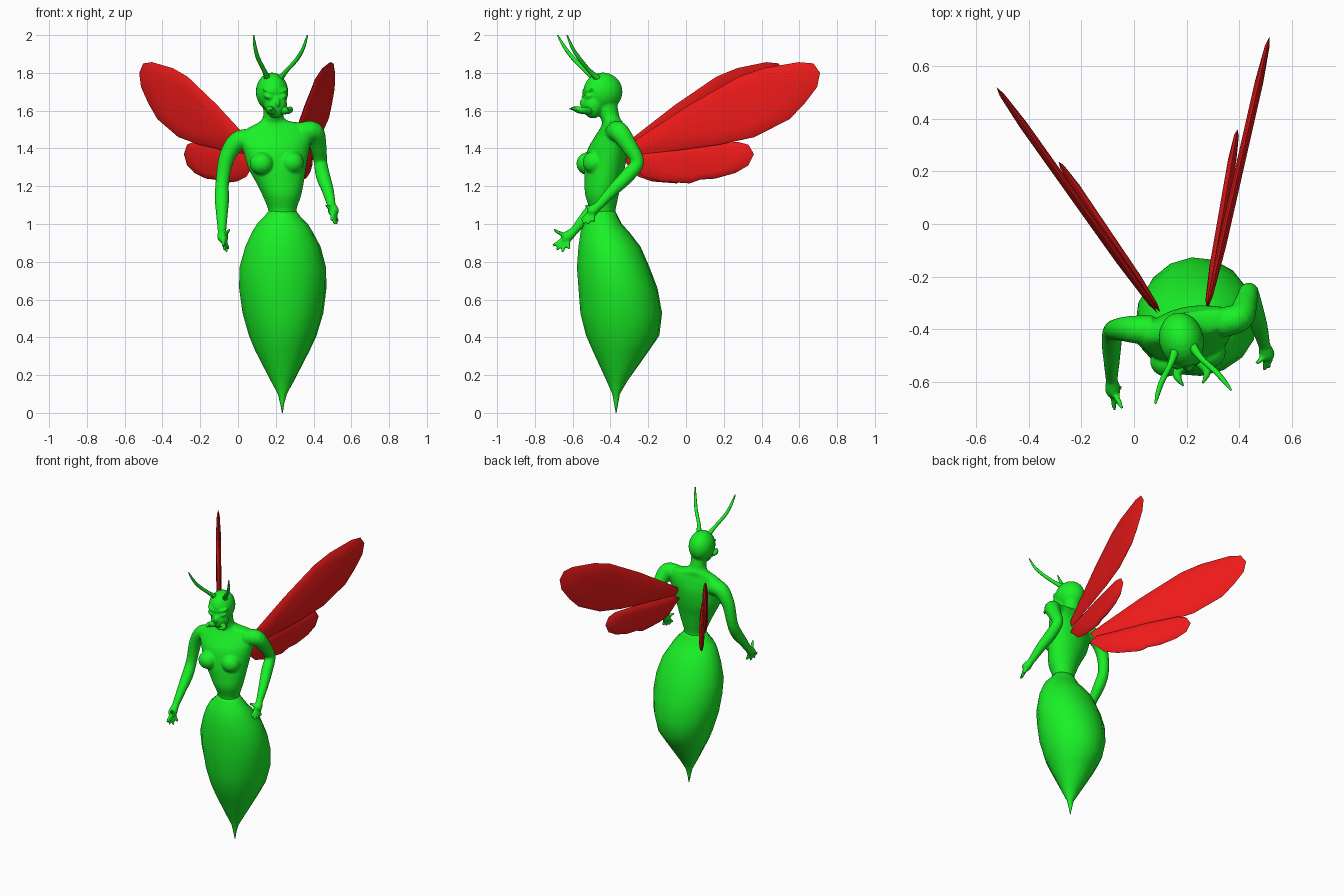
import bpy, bmesh, math
from mathutils import Vector, Matrix

if "Cube" in bpy.data.objects:
    bpy.data.objects.remove(bpy.data.objects["Cube"])


def material(name, rgb):
    m = bpy.data.materials.new(name)
    m.diffuse_color = (*rgb, 1)
    m.use_nodes = True
    m.node_tree.nodes["Principled BSDF"].inputs["Base Color"].default_value = m.diffuse_color
    return m


GREEN = material("green", (0.01, 0.88, 0.02))
RED = material("red", (0.85, 0.01, 0.01))


def finish(name, bm, mat, angle=180):
    bmesh.ops.recalc_face_normals(bm, faces=bm.faces)
    me = bpy.data.meshes.new(name)
    bm.to_mesh(me)
    bm.free()
    me.materials.append(mat)
    ob = bpy.data.objects.new(name, me)
    bpy.context.collection.objects.link(ob)
    bpy.ops.object.select_all(action='DESELECT')
    ob.select_set(True)
    bpy.context.view_layer.objects.active = ob
    bpy.ops.object.shade_smooth_by_angle(angle=math.radians(angle))
    return ob


def skin(bm, rings):
    """Bridge rings of points into a closed tube."""
    vs = [[bm.verts.new(p) for p in r] for r in rings]
    n = len(vs[0])
    for a, b in zip(vs, vs[1:]):
        for i in range(n):
            j = (i + 1) % n
            bm.faces.new((a[i], a[j], b[j], b[i]))
    bm.faces.new(vs[0][::-1])
    bm.faces.new(vs[-1])


def spline(pts, steps):
    """Catmull-Rom resampling of tuples of any length."""
    p = [Vector(q) for q in pts]
    p = [2 * p[0] - p[1]] + p + [2 * p[-1] - p[-2]]
    out = []
    for i in range(1, len(p) - 2):
        a, b, c, d = p[i - 1:i + 3]
        for k in range(steps):
            t = k / steps
            out.append(0.5 * (2 * b + (c - a) * t + (2 * a - 5 * b + 4 * c - d) * t * t
                              + (3 * b - a - 3 * c + d) * t ** 3))
    return out + [p[-2]]


def stack(bm, sections, n):
    """Loft horizontal ellipses: x, y, z, rx, ry, yaw, tilt."""
    rings = []
    for x, y, z, rx, ry, yaw, tilt in sections:
        c, s = math.cos(math.radians(yaw)), math.sin(math.radians(yaw))
        ring = []
        for i in range(n):
            a = 2 * math.pi * i / n
            u, v = rx * math.cos(a), ry * math.sin(a)
            ring.append((x + u * c - v * s, y + u * s + v * c, z + u * tilt))
        rings.append(ring)
    skin(bm, rings)


def limb(bm, pts, n=12, steps=5):
    """Round tapered tube along x, y, z, radius."""
    path = spline(pts, steps)
    rings = []
    for i, q in enumerate(path):
        t = (path[min(i + 1, len(path) - 1)] - path[max(i - 1, 0)]).to_3d().normalized()
        u = t.orthogonal().normalized() if i == 0 else (u - t * u.dot(t)).normalized()
        w = t.cross(u)
        rings.append([q.to_3d() + max(q[3], .001) * (u * math.cos(2 * math.pi * k / n)
                      + w * math.sin(2 * math.pi * k / n)) for k in range(n)])
    skin(bm, rings)


def blob(bm, loc, rad, rot=(0, 0, 0)):
    m = Matrix.Translation(loc)
    for ang, ax in zip(rot, "XYZ"):
        m = m @ Matrix.Rotation(math.radians(ang), 4, ax)
    bmesh.ops.create_uvsphere(bm, u_segments=24, v_segments=14, radius=1,
                              matrix=m @ Matrix.Diagonal((*rad, 1)))


def hand(bm, wrist, palm, tips, thumb):
    w, p = Vector(wrist), Vector(palm)
    limb(bm, [(*w, .022), (*p, .03), (*(p + (p - w) * .5), .02)])
    for t, r in [(Vector(q), .011) for q in tips] + [(Vector(thumb), .011)]:
        limb(bm, [(*p, .014), (*p.lerp(t, .5), .012), (*t, r * .75)], 8, 3)


# abdomen with sting
bm = bmesh.new()
stack(bm, [(x, y, z, rx, ry, 5, 0) for x, y, z, rx, ry in [
    (.235, -.37, 0, .002, .002), (.234, -.37, .05, .011, .011), (.235, -.37, .10, .024, .02),
    (.235, -.365, .17, .062, .056), (.235, -.345, .33, .145, .15), (.237, -.335, .41, .18, .195),
    (.238, -.343, .53, .215, .217), (.237, -.36, .66, .232, .21), (.237, -.385, .77, .23, .193),
    (.238, -.405, .88, .2, .165), (.235, -.43, .96, .16, .128), (.235, -.44, 1.0, .135, .1),
    (.235, -.44, 1.04, .095, .08), (.235, -.44, 1.08, .066, .06)]], 16)
finish("abdomen", bm, GREEN)

# upper body: torso, head, arms and hands fused into one skin
bm = bmesh.new()
torso = [(.235, -.44, 1.03, .09, .075, 0, 0), (.235, -.44, 1.07, .074, .067, 0, 0),
         (.232, -.445, 1.15, .102, .088, 4, 0), (.222, -.44, 1.22, .127, .097, 8, 0),
         (.208, -.43, 1.30, .155, .105, 11, .03), (.205, -.415, 1.40, .18, .1, 13, .08),
         (.205, -.398, 1.47, .2, .075, 13, .1), (.2, -.39, 1.515, .165, .055, 13, .1),
         (.19, -.39, 1.54, .085, .052, 13, .05), (.187, -.405, 1.57, .054, .052, 13, 0),
         (.185, -.425, 1.65, .055, .058, 13, 0)]
stack(bm, spline(torso, 4), 32)
for loc in [(.125, -.52, 1.32), (.285, -.487, 1.325)]:
    blob(bm, loc, (.064, .06, .06), (-15, 0, 12))
blob(bm, (.18, -.44, 1.70), (.085, .105, .102), (0, 0, 12))        # skull
blob(bm, (.2, -.492, 1.632), (.06, .058, .073), (0, 0, 12))        # jaw
blob(bm, (.208, -.545, 1.645), (.013, .018, .026), (-15, 0, 12))   # nose
for s in (-1, 1):                                                  # eyes and brows
    blob(bm, (.2 + s * .04, -.527 + s * .01, 1.675), (.027, .016, .013), (0, -s * 22, 12 + s * 25))
    blob(bm, (.2 + s * .04, -.525 + s * .01, 1.705), (.034, .016, .01), (0, -s * 22, 12 + s * 25))

limb(bm, [(.07, -.405, 1.45, .058), (-.005, -.40, 1.435, .052), (-.06, -.40, 1.35, .042),
          (-.083, -.41, 1.22, .036), (-.085, -.455, 1.13, .038), (-.085, -.53, 1.04, .03),
          (-.085, -.59, .965, .023)], 16)
hand(bm, (-.085, -.59, .965), (-.08, -.63, .93),
     [(-.075, -.705, .885), (-.07, -.685, .862), (-.06, -.655, .85), (-.05, -.62, .866)],
     (-.045, -.70, .97))
limb(bm, [(.33, -.375, 1.48, .058), (.40, -.355, 1.487, .054), (.425, -.30, 1.41, .044),
          (.437, -.258, 1.325, .036), (.45, -.31, 1.255, .038), (.475, -.385, 1.18, .032),
          (.495, -.46, 1.10, .023)], 16)
hand(bm, (.495, -.46, 1.10), (.505, -.495, 1.07),
     [(.495, -.555, 1.02), (.512, -.545, 1.0), (.522, -.52, .998), (.527, -.49, 1.01)],
     (.465, -.53, 1.10))
body = finish("upper_body", bm, GREEN)
remesh = body.modifiers.new("fuse", 'REMESH')
remesh.mode = 'VOXEL'
remesh.voxel_size = .007
remesh.use_smooth_shade = True
smooth = body.modifiers.new("soften", 'SMOOTH')
smooth.factor, smooth.iterations = .5, 4

# antennae and mandibles
for name, pts in {
    "left_antenna": [(.16, -.47, 1.76, .02), (.14, -.53, 1.81, .012), (.105, -.60, 1.88, .011),
                     (.09, -.645, 1.94, .009), (.082, -.68, 2.0, .004)],
    "right_antenna": [(.215, -.455, 1.76, .02), (.255, -.51, 1.81, .012), (.31, -.56, 1.87, .011),
                      (.345, -.60, 1.93, .009), (.368, -.63, 2.0, .004)],
    "left_mandible": [(.19, -.52, 1.6, .022), (.165, -.565, 1.603, .018), (.17, -.59, 1.61, .012),
                      (.188, -.615, 1.61, .003)],
    "right_mandible": [(.235, -.51, 1.6, .022), (.272, -.55, 1.603, .018), (.275, -.575, 1.61, .012),
                       (.26, -.605, 1.61, .003)]}.items():
    bm = bmesh.new()
    limb(bm, pts, 10, 4)
    finish(name, bm, GREEN)

# wings: thin lens over an outline of (distance from root, height)
FORE = [(0, 1.41), (.1, 1.475), (.345, 1.63), (.615, 1.78), (.75, 1.825), (.94, 1.857), (1.02, 1.85),
        (1.056, 1.80), (1.04, 1.725), (.97, 1.635), (.89, 1.555), (.70, 1.46), (.51, 1.42),
        (.29, 1.39), (.03, 1.365)]
HIND = [(0, 1.34), (.1, 1.25), (.19, 1.225), (.345, 1.215), (.40, 1.235), (.48, 1.24), (.59, 1.27),
        (.66, 1.31), (.69, 1.37), (.66, 1.42), (.6, 1.435), (.4, 1.42), (.05, 1.375)]


def wing(name, outline, root, tip):
    root, tip = Vector((*root, 0)), Vector((*tip, 0))
    d = (tip - root).normalized()
    nrm = Vector((-d.y, d.x, 0))
    n = len(outline)
    mid = (sum(p[0] for p in outline) / n, sum(p[1] for p in outline) / n)
    bm = bmesh.new()

    def ring(scale, off):
        out = []
        for s, z in outline:
            a, h = mid[0] + (s - mid[0]) * scale, mid[1] + (z - mid[1]) * scale
            out.append(root + d * a + nrm * off + Vector((0, 0, h)))
        return out
    skin(bm, [ring(.6, -.016), ring(.92, -.009), ring(1, 0), ring(.92, .009), ring(.6, .016)])
    finish(name, bm, RED, 40)


wing("left_fore_wing", FORE, (.09, -.34), (-.53, .53))
wing("left_hind_wing", HIND, (.1, -.335), (-.488, .535))
wing("right_fore_wing", FORE, (.28, -.32), (.515, .715))
wing("right_hind_wing", HIND, (.275, -.32), (.455, .715))
